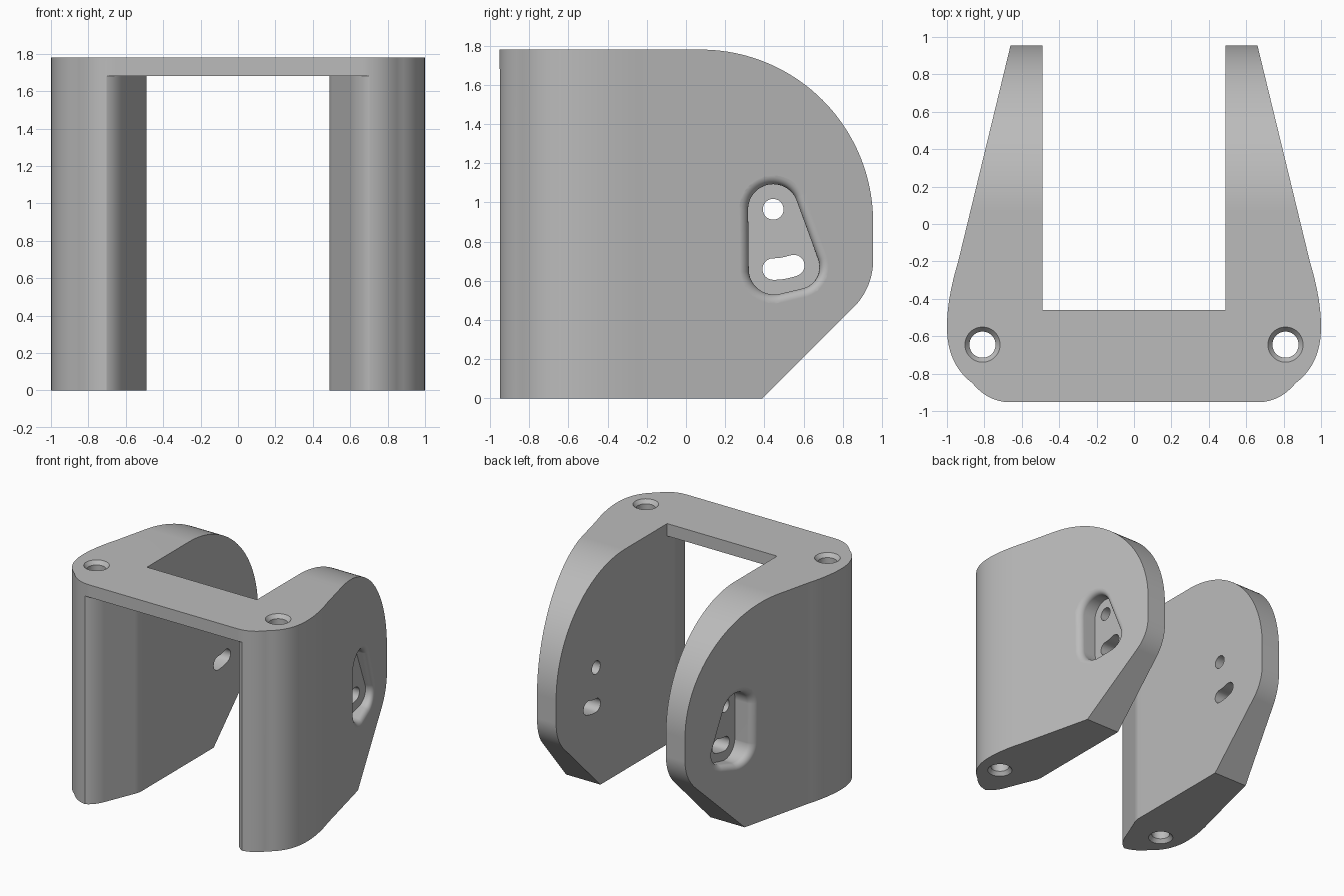
import bpy, bmesh
from math import sin, cos, pi, radians
from mathutils import Vector

if "Cube" in bpy.data.objects:
    bpy.data.objects.remove(bpy.data.objects["Cube"])

HEIGHT, PLATE_Z, INNER, REACH = 1.78, 1.68, 0.49, 0.955

grey = bpy.data.materials.new("light grey")
grey.use_nodes = True
colour = (0.5, 0.5, 0.5, 1)
grey.diffuse_color = colour
grey.node_tree.nodes["Principled BSDF"].inputs["Base Color"].default_value = colour


def loft(name, rings):
    """Closed solid through rings of equal point count."""
    bm = bmesh.new()
    loops = [[bm.verts.new(p) for p in ring] for ring in rings]
    for a, b in zip(loops, loops[1:]):
        for i in range(len(a)):
            j = (i + 1) % len(a)
            bm.faces.new((a[i], a[j], b[j], b[i]))
    bm.faces.new(loops[0])
    bm.faces.new(loops[-1])
    bmesh.ops.recalc_face_normals(bm, faces=bm.faces)
    mesh = bpy.data.meshes.new(name)
    bm.to_mesh(mesh)
    bm.free()
    mesh.materials.append(grey)
    obj = bpy.data.objects.new(name, mesh)
    bpy.context.collection.objects.link(obj)
    return obj


def prism_z(name, outline, z0, z1):
    return loft(name, [[(x, y, z) for x, y in outline] for z in (z0, z1)])


def prism_x(name, outline, x0, x1):
    return loft(name, [[(x, y, z) for y, z in outline] for x in (x0, x1)])


def bend(a, control, b, n=12):
    """Quadratic curve between two points, without its first point."""
    a, c, b = Vector(a), Vector(control), Vector(b)
    ts = [i / n for i in range(1, n + 1)]
    return [tuple(a * (1 - t) ** 2 + c * 2 * t * (1 - t) + b * t * t) for t in ts]


def arc(cy, cz, r, start, end, n):
    angles = [radians(start + (end - start) * i / n) for i in range(n + 1)]
    return [(cy + r * cos(a), cz + r * sin(a)) for a in angles]


def mirrored(half):
    return half + [(-x, y) for x, y in reversed(half)]


def combine(body, tool, operation):
    mod = body.modifiers.new("cut", "BOOLEAN")
    mod.operation, mod.solver, mod.object = operation, "EXACT", tool
    bpy.context.view_layer.objects.active = body
    bpy.ops.object.modifier_apply(modifier=mod.name)
    bpy.data.objects.remove(tool)


# U-shaped plan with tapering arms and rounded front corners
half = [(INNER, -0.46), (INNER, REACH), (0.66, REACH), (0.94, -0.2)]
half += bend((0.94, -0.2), (1.0, -0.4), (1.0, -0.55))
half += bend((1.0, -0.55), (1.0, -0.75), (0.865, -0.85))
half += bend((0.865, -0.85), (0.78, -0.953), (0.66, -0.953))
bracket = prism_z("bracket", mirrored(half), 0, HEIGHT)

# Side silhouette: domed back, sloping lower corner
side = [(-1.1, -0.1), (-1.1, HEIGHT + 0.1), (0.07, HEIGHT + 0.1), (0.07, HEIGHT)]
side = [(-1.1, 0), (-1.1, HEIGHT)] + arc(REACH - 0.88, 0.9, 0.88, 90, 0, 40)
side += arc(REACH - 0.34, 0.705, 0.34, 0, -45, 14) + [(0.39, 0)]
combine(bracket, prism_x("side_shape", side, -1.2, 1.2), "INTERSECT")

# Opening below the top plate, flaring out towards the front
flare = [(INNER, -0.3), (INNER, -0.535)]
flare += bend((INNER, -0.535), (0.495, -0.575), (0.51, -0.605), 5) + [(0.605, -0.84)]
flare += bend((0.605, -0.84), (0.645, -0.93), (0.71, -0.953), 8) + [(0.71, -1.1)]
combine(bracket, prism_z("opening", mirrored(flare), -0.1, PLATE_Z), "DIFFERENCE")

# Recess outline: rounded hull of three circles (y, z, radius)
CIRCLES = [(0.445, 0.965, 0.128), (0.45, 0.66, 0.13), (0.57, 0.67, 0.112)]


def recess_outline(grow):
    points = []
    for i in range(72):
        uy, uz = cos(i * pi / 36), sin(i * pi / 36)
        y, z, r = max(CIRCLES, key=lambda c: c[0] * uy + c[1] * uz + c[2])
        points.append((y + (r + grow) * uy, z + (r + grow) * uz))
    return points


def outer_x(y):
    return 0.66 + (REACH - y) * 0.28 / (REACH + 0.2)


slot = arc(0.445, 0.965, 0.36, -90, -70, 8)
slot += arc(0.55, 0.678, 0.055, -70, 110, 12)[1:]
slot += arc(0.445, 0.965, 0.25, -70, -90, 8)[1:]
slot += arc(0.445, 0.66, 0.055, 90, 270, 12)[1:-1]
ROUND = 0.045

for s in (-1, 1):
    # Recess with a rounded rim following the tapered wall
    rings = [[(s * 0.66, y, z) for y, z in recess_outline(0)]]
    for k in range(7):
        a = k * pi / 12
        grow, depth = ROUND * (1 - cos(a)), ROUND * (1 - sin(a))
        rings.append([(s * (outer_x(y) - depth), y, z) for y, z in recess_outline(grow)])
    rings.append([(s * (outer_x(y) + 0.1), y, z) for y, z in recess_outline(ROUND)])
    combine(bracket, loft("recess", rings), "DIFFERENCE")

    # Pivot hole and curved slot through the wall
    pivot = arc(0.445, 0.965, 0.053, 0, 350, 35)
    for outline in (pivot, slot):
        combine(bracket, prism_x("side_hole", outline, s * 0.4, s * 0.75), "DIFFERENCE")

    # Vertical bolt hole, countersunk at both ends
    rings = []
    for z, r in ((-0.01, 0.102), (0.03, 0.07), (HEIGHT - 0.03, 0.07), (HEIGHT + 0.01, 0.102)):
        rings.append([(x, y, z) for x, y in arc(s * 0.81, -0.645, r, 0, 352.5, 47)])
    combine(bracket, loft("bolt_hole", rings), "DIFFERENCE")

# Smooth curves, crisp edges
bpy.ops.object.select_all(action="DESELECT")
bracket.select_set(True)
bpy.context.view_layer.objects.active = bracket
bpy.ops.object.shade_smooth_by_angle(angle=radians(25))
weighted = bracket.modifiers.new("weighted normals", "WEIGHTED_NORMAL")
weighted.keep_sharp = True
